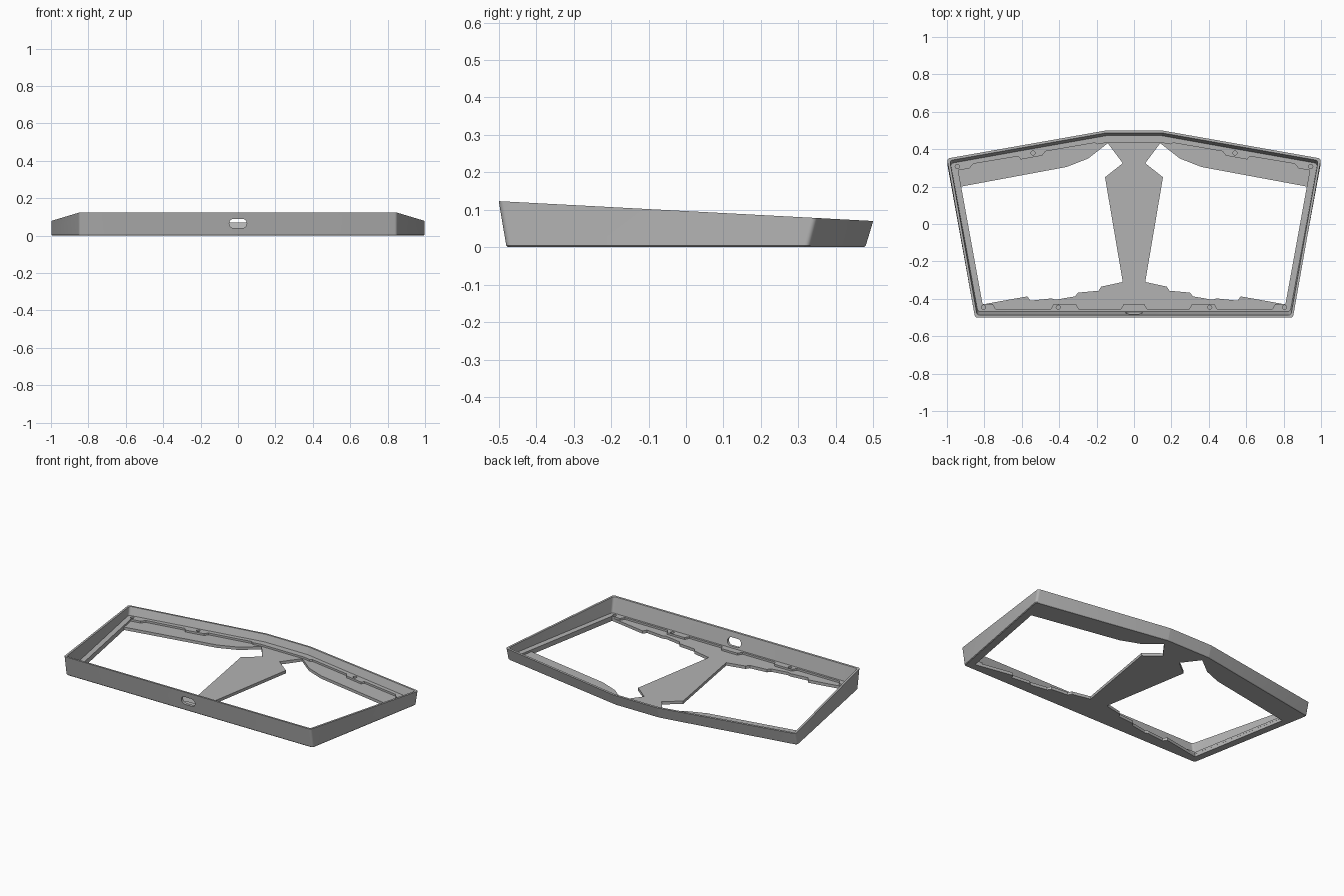
import bpy, bmesh, math
from mathutils import Vector

if "Cube" in bpy.data.objects:
    bpy.data.objects.remove(bpy.data.objects["Cube"], do_unlink=True)

grey = bpy.data.materials.new("plain grey")
grey.use_nodes = True
grey.diffuse_color = (0.45, 0.45, 0.45, 1)
grey.node_tree.nodes["Principled BSDF"].inputs["Base Color"].default_value = (0.45, 0.45, 0.45, 1)


def mirrored(half):
    """Close a right-hand chain (front to back) with its mirror image."""
    return half + [(-x, y) for x, y in reversed(half)]


def outline(flare, inset, radius=0.015, steps=5):
    """Six-sided rim outline, inset and with rounded corners."""
    f = 0.02 * flare
    pts = [Vector(p) for p in mirrored([(0.85, -0.48 - f), (1.0, 0.33 + f), (0.15, 0.48 + f)])]
    ring = []
    for i, p in enumerate(pts):
        a = (p - pts[i - 1]).normalized()
        b = (pts[(i + 1) % len(pts)] - p).normalized()
        na, nb = Vector((-a.y, a.x)), Vector((-b.y, b.x))
        miter = (na + nb) / (1 + na.dot(nb))
        centre = p + miter * (inset + radius)
        start = math.atan2(-na.y, -na.x)
        turn = a.angle_signed(b) * -1
        for s in range(steps + 1):
            t = start + turn * s / steps
            ring.append(centre + radius * Vector((math.cos(t), math.sin(t))))
    return ring


def add_object(name, mesh):
    ob = bpy.data.objects.new(name, mesh)
    bpy.context.collection.objects.link(ob)
    mesh.materials.clear()
    mesh.materials.append(grey)
    return ob


def plate(name, loops, z0, z1):
    """Flat plate from an outer loop and hole loops."""
    cu = bpy.data.curves.new(name, 'CURVE')
    cu.dimensions = '2D'
    cu.fill_mode = 'BOTH'
    cu.extrude = (z1 - z0) / 2
    for loop in loops:
        sp = cu.splines.new('POLY')
        sp.points.add(len(loop) - 1)
        for pt, p in zip(sp.points, loop):
            pt.co = (p[0], p[1], 0, 1)
        sp.use_cyclic_u = True
    tmp = bpy.data.objects.new(name + " curve", cu)
    bpy.context.collection.objects.link(tmp)
    dg = bpy.context.evaluated_depsgraph_get()
    mesh = bpy.data.meshes.new_from_object(tmp.evaluated_get(dg))
    bpy.data.objects.remove(tmp, do_unlink=True)
    for poly in mesh.polygons:
        poly.use_smooth = False
    ob = add_object(name, mesh)
    ob.location.z = (z0 + z1) / 2
    return ob


def circle(x, y, r, n=16):
    return [(x + r * math.cos(2 * math.pi * i / n), y + r * math.sin(2 * math.pi * i / n)) for i in range(n)]


# Outer wall: closed loft through five rings, top cut on a sloping plane
bm = bmesh.new()
rings = []
for flare, inset, z in [(0, 0.004, 0), (0, 0, 0.004), (1, 0, None), (1, 0.013, None), (0, 0.019, 0)]:
    rings.append([bm.verts.new((p.x, p.y, 0.0965 - 0.053 * p.y if z is None else z))
                  for p in outline(flare, inset)])
for k, ring in enumerate(rings):
    nxt = rings[(k + 1) % len(rings)]
    for i in range(len(ring)):
        j = (i + 1) % len(ring)
        bm.faces.new((ring[i], ring[j], nxt[j], nxt[i]))
bmesh.ops.recalc_face_normals(bm, faces=bm.faces)
mesh = bpy.data.meshes.new("outer_wall")
bm.to_mesh(mesh)
bm.free()
wall = add_object("outer_wall", mesh)

# Rounded port slot through the front wall
slot = [(sx * 0.022 + 0.025 * math.cos(t), 0.065 + 0.025 * math.sin(t))
        for sx, base in ((1, -90), (-1, 90))
        for t in (math.radians(base + 180 * i / 10) for i in range(11))]
bm = bmesh.new()
face = bm.faces.new([bm.verts.new((x, -0.55, z)) for x, z in slot])
ext = bmesh.ops.extrude_face_region(bm, geom=[face])["geom"]
bmesh.ops.translate(bm, verts=[v for v in ext if isinstance(v, bmesh.types.BMVert)], vec=(0, 0.13, 0))
bmesh.ops.recalc_face_normals(bm, faces=bm.faces)
mesh = bpy.data.meshes.new("slot_cutter")
bm.to_mesh(mesh)
bm.free()
cutter = add_object("slot_cutter", mesh)
mod = wall.modifiers.new("port slot", 'BOOLEAN')
mod.operation = 'DIFFERENCE'
mod.solver = 'EXACT'
mod.object = cutter
bpy.context.view_layer.update()
cut_mesh = bpy.data.meshes.new_from_object(wall.evaluated_get(bpy.context.evaluated_depsgraph_get()))
wall.modifiers.clear()
wall.data = cut_mesh
bpy.data.objects.remove(cutter, do_unlink=True)

bpy.ops.object.select_all(action='DESELECT')
wall.select_set(True)
bpy.context.view_layer.objects.active = wall
bpy.ops.object.shade_smooth_by_angle(angle=math.radians(25))

# Floor plate with two large openings that leave the waisted central spine
opening = [(0.81, -0.43), (0.925, 0.2), (0.36, 0.305), (0.245, 0.35), (0.14, 0.432),
           (0.06, 0.325), (0.155, 0.25), (0.06, -0.31), (0.175, -0.335), (0.19, -0.357),
           (0.3, -0.367), (0.315, -0.387), (0.42, -0.405), (0.44, -0.398), (0.555, -0.41),
           (0.57, -0.387)]
plate("floor_plate", [outline(0, 0.014), opening, [(-x, y) for x, y in opening]], 0, 0.018)

# Raised ledge with screw tabs
ledge_edge = mirrored([
    (0.055, -0.428), (0.07, -0.455), (0.295, -0.455), (0.31, -0.428), (0.43, -0.428),
    (0.445, -0.455), (0.74, -0.455), (0.755, -0.428), (0.81, -0.428), (0.94, 0.287),
    (0.88, 0.297), (0.86, 0.322), (0.62, 0.362), (0.605, 0.345), (0.49, 0.366),
    (0.475, 0.388), (0.21, 0.434), (0.195, 0.426), (0.15, 0.434)])
screws = [circle(s * x, y, 0.011) for s in (1, -1)
          for x, y in ((0.945, 0.308), (0.54, 0.38), (0.805, -0.445), (0.405, -0.445))]
plate("screw_ledge", [outline(0.3, 0.012), ledge_edge] + screws, 0.018, 0.03)
